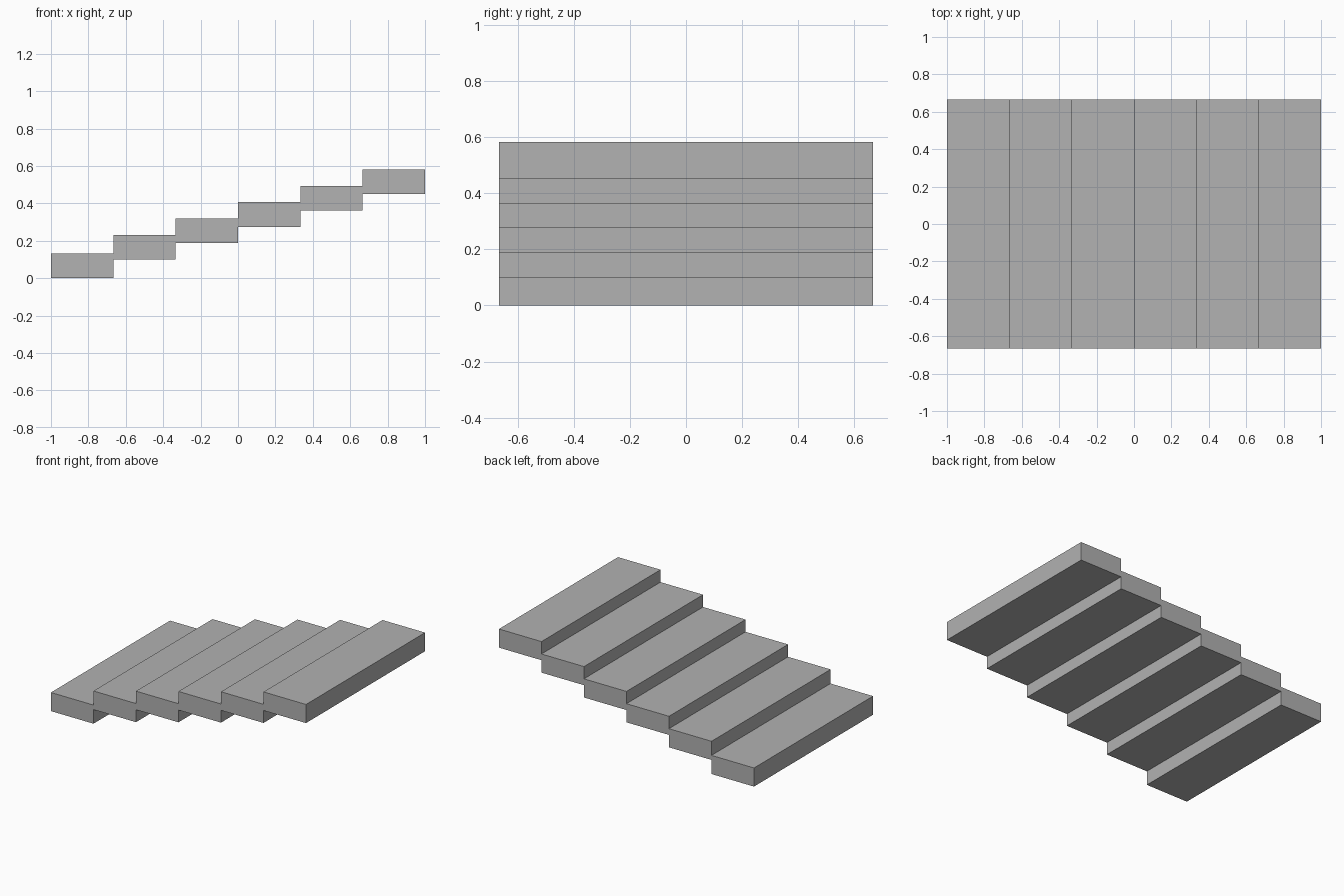
import bpy

cube = bpy.data.objects.get("Cube")
if cube:
    bpy.data.objects.remove(cube, do_unlink=True)

# Plain grey for the whole flight
grey = bpy.data.materials.new("plain_grey")
grey.use_nodes = True
colour = (0.445, 0.445, 0.445, 1)
grey.diffuse_color = colour
for node in grey.node_tree.nodes:
    if node.type == 'BSDF_PRINCIPLED':
        node.inputs["Base Color"].default_value = colour

TREAD = 1 / 3        # run of each step
DEPTH = 4 / 3        # width of the flight
THICK = 0.132        # slab thickness
UNDERSIDES = [0, 0.1, 0.188, 0.275, 0.362, 0.45]


def add_step(index, underside):
    """One rectangular slab of the staircase."""
    x = -1 + TREAD * (index + 0.5)
    bpy.ops.mesh.primitive_cube_add(size=1, location=(x, 0, underside + THICK / 2))
    step = bpy.context.object
    step.name = f"step_{index + 1}"
    step.scale = (TREAD, DEPTH, THICK)
    bpy.ops.object.transform_apply(location=False, rotation=False, scale=True)
    step.data.materials.append(grey)


# Flight of steps rising towards +x
for i, z in enumerate(UNDERSIDES):
    add_step(i, z)
